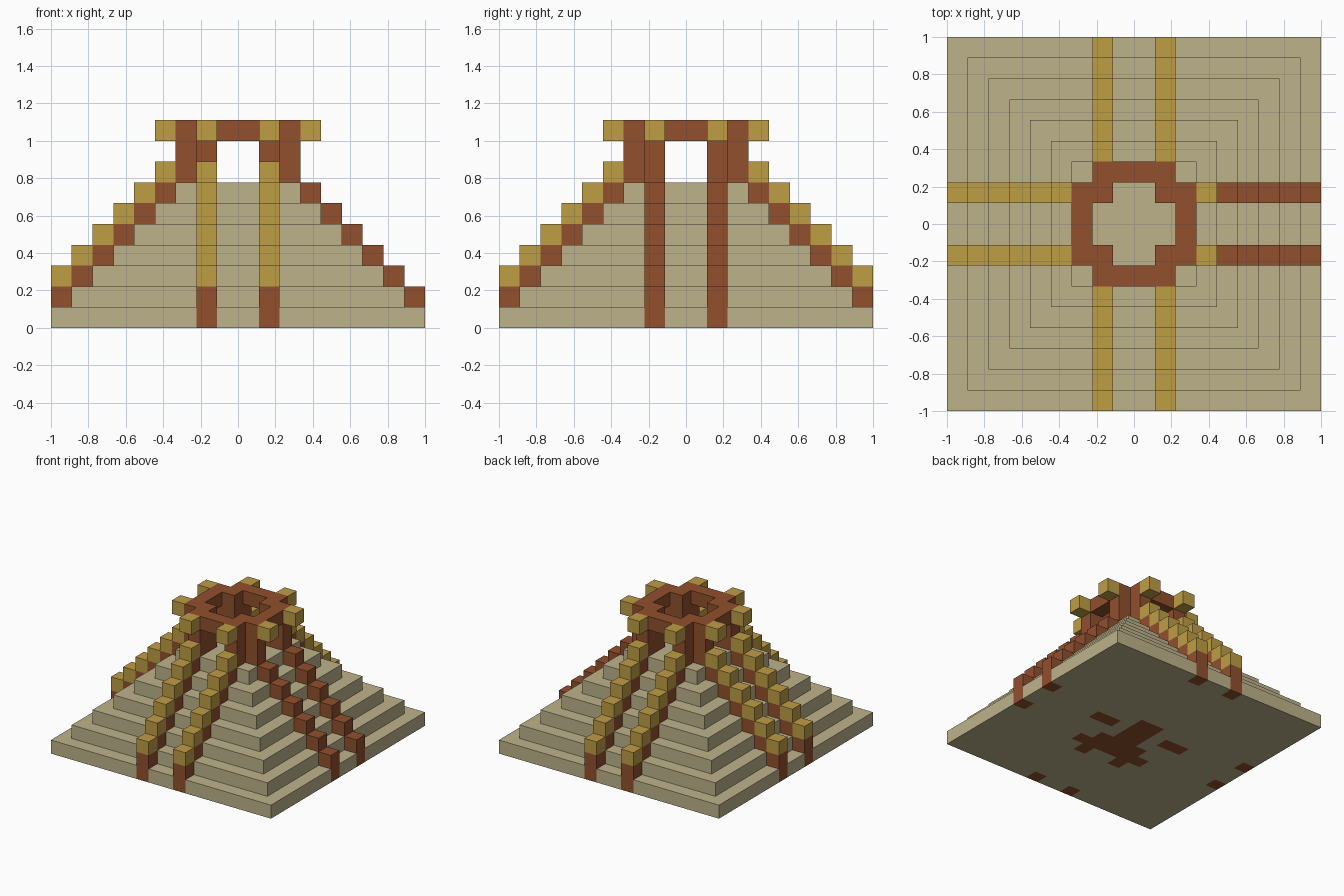
import bpy, bmesh
from math import radians
from mathutils import Vector

if "Cube" in bpy.data.objects:
    bpy.data.objects.remove(bpy.data.objects["Cube"])

U = 1 / 9            # edge of one block
HALF, TIERS = 9, 7   # base half width and tier count, in blocks


def material(name, rgb):
    m = bpy.data.materials.new(name)
    m.use_nodes = True
    m.diffuse_color = (*rgb, 1)
    m.node_tree.nodes["Principled BSDF"].inputs["Base Color"].default_value = (*rgb, 1)
    return m


MATS = [material("sandstone", (0.51, 0.45, 0.26)),
        material("rust_brick", (0.285, 0.08, 0.027)),
        material("gold", (0.52, 0.34, 0.06))]
SAND, RUST, GOLD = range(3)


def block_part(name, cells):
    """Mesh the outer skin of a set of unit blocks: {(i, j, k): colour}."""
    bm = bmesh.new()
    cache = {}

    def vert(p):
        key = tuple(round(c) for c in p)
        if key not in cache:
            cache[key] = bm.verts.new(Vector(key) * U)
        return cache[key]

    for cell, colour in cells.items():
        for axis in range(3):
            for sign in (-1, 1):
                n = Vector((0, 0, 0))
                n[axis] = sign
                if tuple(int(c + d) for c, d in zip(cell, n)) in cells:
                    continue
                a = Vector((0, 0, 0))
                a[(axis + 1) % 3] = 0.5
                b = n.cross(a)
                mid = Vector(cell) + Vector((0.5, 0.5, 0.5)) + n * 0.5
                face = bm.faces.new([vert(mid + s * a + t * b)
                                     for s, t in ((-1, -1), (1, -1), (1, 1), (-1, 1))])
                face.material_index = colour
    bmesh.ops.dissolve_limit(bm, angle_limit=radians(1), verts=bm.verts[:],
                             edges=bm.edges[:], delimit={'MATERIAL'})
    mesh = bpy.data.meshes.new(name)
    bm.to_mesh(mesh)
    bm.free()
    for m in MATS:
        mesh.materials.append(m)
    ob = bpy.data.objects.new(name, mesh)
    bpy.context.collection.objects.link(ob)


def turn(i, j, quarter):
    """Rotate a block column about the centre by quarter turns."""
    for _ in range(quarter):
        i, j = -j - 1, i
    return i, j


def area(x0, x1, y0, y1):
    return {(i, j) for i in range(x0, x1) for j in range(y0, y1)}


FLANKS = (-2, 1)     # the two stair columns on every side

# base slab, with rust stair feet and a mural underneath
feet = {turn(i, -HALF, q) for i in FLANKS for q in range(4)}
mural = area(-1, 1, -1, 2) | area(-2, 2, -3, -1) | area(-3, 3, -3, -2)
mural |= {(i, -4) for i in FLANKS}
mural |= area(2, 4, 0, 1) | area(-4, -2, 0, 1)
block_part("base_slab", {(i, j, 0): RUST if (i, j) in feet | mural else SAND
                         for i, j in area(-HALF, HALF, -HALF, HALF)})

# stepped tiers
for k in range(1, TIERS):
    h = HALF - k
    block_part(f"tier_{k}", {(i, j, k): SAND for i, j in area(-h, h, -h, h)})

# stair balustrades, gold capped on all sides but the left (+x)
for q, side in enumerate(("front", "left", "back", "right")):
    steps = {}
    for k in range(TIERS - 1):
        for i in FLANKS:
            x, y = turn(i, -HALF + k, q)
            steps[x, y, k + 1] = RUST
            if side != "left":
                steps[x, y, k + 2] = GOLD
    block_part(f"{side}_balustrades", steps)

# temple pillars: an L of three blocks at each corner
corner = {(1, 1), (1, 2), (2, 1)}
pillars = {turn(i, j, q) for i, j in corner for q in range(4)}
block_part("temple_pillars", {(i, j, k): RUST for i, j in pillars
                              for k in (TIERS, TIERS + 1)})

# roof ring: the pillars joined by lintels
lintels = {turn(i, 2, q) for i in (-1, 0) for q in range(4)}
block_part("roof_ring", {(i, j, TIERS + 2): RUST for i, j in pillars | lintels})

# gold blocks jutting out of the roof
finials = {turn(i, -4, q) for i in FLANKS for q in range(4)}
block_part("roof_finials", {(i, j, TIERS + 2): GOLD for i, j in finials})
